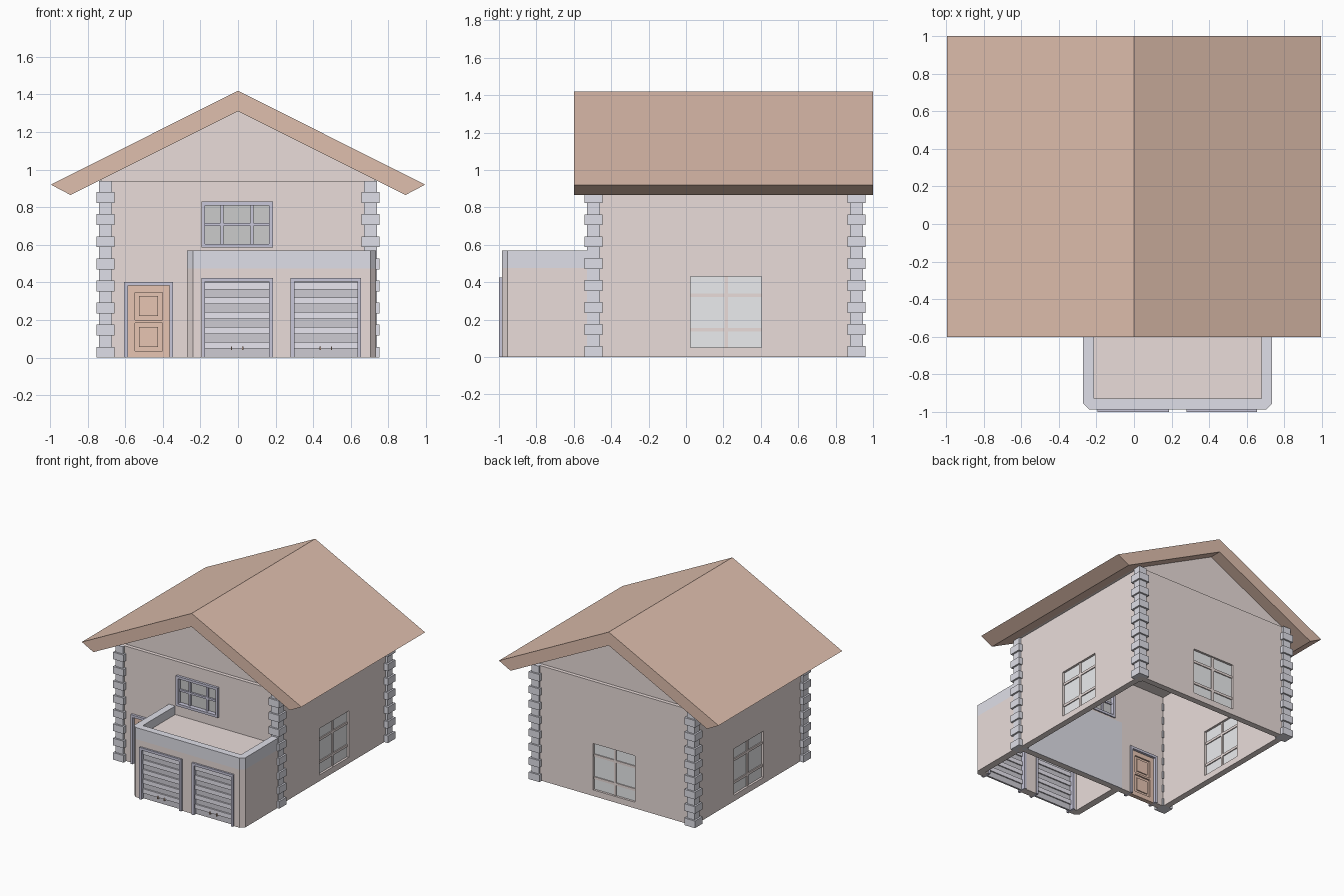
import bpy, bmesh
from math import pi
from mathutils import Matrix, Vector

if "Cube" in bpy.data.objects:
    bpy.data.objects.remove(bpy.data.objects["Cube"])


def material(name, *rgb):
    m = bpy.data.materials.new(name)
    m.diffuse_color = (*rgb, 1)
    m.use_nodes = True
    m.node_tree.nodes["Principled BSDF"].inputs["Base Color"].default_value = m.diffuse_color
    return m


PINK = material("pink_plaster", 0.82, 0.72, 0.70)
STONE = material("blue_stone", 0.74, 0.74, 0.81)
FRAME = material("blue_frame", 0.58, 0.57, 0.70)
ROOF = material("terracotta", 0.74, 0.52, 0.42)
WOOD = material("door_wood", 0.80, 0.56, 0.45)
GLASS = material("pale_glass", 0.83, 0.84, 0.86)
DIMGLASS = material("grey_glass", 0.68, 0.69, 0.69)
SLAT = material("light_slat", 0.81, 0.79, 0.87)
DARK = material("slat_shadow", 0.61, 0.60, 0.65)


def finish(name, bm, mat, M=Matrix()):
    bmesh.ops.recalc_face_normals(bm, faces=bm.faces)
    bm.transform(M)
    me = bpy.data.meshes.new(name)
    bm.to_mesh(me)
    bm.free()
    ob = bpy.data.objects.new(name, me)
    bpy.context.collection.objects.link(ob)
    if mat:
        me.materials.append(mat)
    return ob


def boxes(name, spans, mat, M=Matrix()):
    """One object from boxes given as (x0, x1, y0, y1, z0, z1)."""
    bm = bmesh.new()
    for x0, x1, y0, y1, z0, z1 in spans:
        c = Vector((x0 + x1, y0 + y1, z0 + z1)) / 2
        s = Matrix.Diagonal((x1 - x0, y1 - y0, z1 - z0, 1))
        bmesh.ops.create_cube(bm, size=1, matrix=Matrix.Translation(c) @ s)
    return finish(name, bm, mat, M)


def prism(name, pts, axis, lo, hi, mat):
    """Extrude a flat profile along y (x, z points) or z (x, y points)."""
    bm = bmesh.new()
    at = (lambda a, b: (a, lo, b)) if axis == "y" else (lambda a, b: (a, b, lo))
    f = bm.faces.new([bm.verts.new(at(a, b)) for a, b in pts])
    new = bmesh.ops.extrude_face_region(bm, geom=[f])["geom"]
    step = Vector((0, hi - lo, 0)) if axis == "y" else Vector((0, 0, hi - lo))
    bmesh.ops.translate(bm, vec=step, verts=[v for v in new if isinstance(v, bmesh.types.BMVert)])
    return finish(name, bm, mat)


def cut(ob, spans, M=Matrix()):
    """Subtract boxes from an object one at a time."""
    for s in spans:
        c = boxes("cutter", [s], None, M)
        c.hide_render = True
        mod = ob.modifiers.new("cut", "BOOLEAN")
        mod.operation, mod.solver, mod.object = "DIFFERENCE", "EXACT", c
        bpy.context.view_layer.objects.active = ob
        bpy.ops.object.modifier_apply(modifier=mod.name)
        bpy.data.objects.remove(c)


def border(x0, x1, z0, z1, t, y0, y1, sill=True):
    """Boxes of a rectangular frame, t wide."""
    b = [(x0, x0 + t, y0, y1, z0, z1), (x1 - t, x1, y0, y1, z0, z1),
         (x0 + t, x1 - t, y0, y1, z1 - t, z1)]
    return b + [(x0 + t, x1 - t, y0, y1, z0, z0 + t)] if sill else b


# Main walls: open shell with ledge at the top
X, YF, YB, T, H = 0.72, -0.508, 0.93, 0.05, 0.94
walls = boxes("house_walls", [(-X, X, YF, YB, 0, H)], PINK)
cut(walls, [(-X + T, X - T, YF + T, YB - T, -0.1, 1.1)])

# Gable block and roof
prism("gable", [(-0.715, H), (0.715, H), (0.74, 0.942), (0, 1.312), (-0.74, 0.942)],
      "y", YF + 0.03, YB - 0.03, PINK)
prism("roof", [(-0.995, 0.92), (-0.89, 0.865), (0, 1.31), (0.89, 0.865), (0.995, 0.92), (0, 1.42)],
      "y", -0.6, 1.0, ROOF)

# Corner stones: narrow column with wider blocks
for tag, cx, cy in (("front_left", -0.705, -0.495), ("front_right", 0.705, -0.495),
                    ("back_left", -0.705, 0.912), ("back_right", 0.705, 0.912)):
    def block(r, z0, z1):
        return (cx - r, cx + r, cy - r, cy + r, z0, z1)
    stones = [block(0.034, 0, H)]
    stones += [block(0.048, i * 0.1175, i * 0.1175 + 0.058) for i in range(8)]
    boxes("corner_stones_" + tag, stones, STONE)

# Side and back windows, each built facing -y and turned into place
facades = {"right": Matrix.Translation((X, 0.215, 0)) @ Matrix.Rotation(pi / 2, 4, "Z"),
           "left": Matrix.Translation((-X, 0.215, 0)) @ Matrix.Rotation(-pi / 2, 4, "Z"),
           "back": Matrix.Translation((0, YB, 0)) @ Matrix.Rotation(pi, 4, "Z")}
for side, M in facades.items():
    cut(walls, [(-0.19, 0.19, -0.1, 0.1, 0.05, 0.43)], M)
    boxes(side + "_window_glass", [(-0.19, 0.19, 0.018, 0.032, 0.05, 0.43)], GLASS, M)
    boxes(side + "_window_bars", [(-0.01, 0.01, 0.01, 0.04, 0.05, 0.43)] +
          [(-0.19, 0.19, 0.01, 0.04, z - 0.01, z + 0.01) for z in (0.145, 0.33)], PINK, M)

# Front upper window
cut(walls, [(-0.18, 0.17, -0.7, -0.4, 0.60, 0.815)])
boxes("front_window_frame", border(-0.195, 0.185, 0.585, 0.83, 0.02, YF - 0.02, YF + T + 0.01) +
      [(x - 0.008, x + 0.008, YF, YF + 0.04, 0.605, 0.81) for x in (-0.085, 0.075)] +
      [(-0.175, 0.165, YF, YF + 0.04, 0.7, 0.716)], FRAME)
boxes("front_window_glass", [(-0.178, 0.168, YF + 0.015, YF + 0.03, 0.602, 0.813)], DIMGLASS)

# Front door with two panels
cut(walls, [(-0.59, -0.36, -0.7, -0.4, -0.1, 0.39)])
boxes("door_frame", border(-0.605, -0.345, 0, 0.403, 0.02, YF - 0.02, YF + T + 0.01, False), FRAME)
y0, y1 = YF + 0.005, YF + 0.04
boxes("door_rails", border(-0.585, -0.365, 0, 0.383, 0.037, y0, y1) +
      [(-0.548, -0.402, y0, y1, 0.185, 0.2)], WOOD)
boxes("door_panels", [(-0.549, -0.401, y0 + 0.012, y1 - 0.012, 0.03, 0.35)] +
      [(-0.527, -0.425, y0 + 0.004, y1 - 0.004, z, z + 0.105) for z in (0.058, 0.222)], WOOD)

# Garage: chamfered wall open to the house, stone parapet, flat roof
outer = [(-0.27, -0.5), (-0.27, -0.955), (-0.24, -0.985), (0.705, -0.985), (0.735, -0.955), (0.735, -0.5)]
inner = [(0.677, -0.5), (0.677, -0.927), (-0.213, -0.927), (-0.213, -0.5)]
garage = prism("garage_walls", outer + inner, "z", 0, 0.475, PINK)
prism("garage_parapet", outer + inner, "z", 0.475, 0.57, STONE)
boxes("garage_roof", [(-0.215, 0.679, -0.929, -0.5, 0.46, 0.5)], PINK)
boxes("garage_back_panel", [(-0.265, 0.672, -0.465, -0.455, 0, 0.57)], STONE)

# Garage doors: frame, backing sheet, raised slats, handles
for tag, x0, x1 in (("left", -0.195, 0.185), ("right", 0.28, 0.655)):
    cut(garage, [(x0 + 0.01, x1 - 0.01, -1.1, -0.8, -0.1, 0.415)])
    boxes("garage_frame_" + tag, border(x0, x1, 0, 0.425, 0.02, -1.0, -0.92, False), FRAME)
    a, b = x0 + 0.02, x1 - 0.02
    boxes("garage_sheet_" + tag, [(a, b, -0.97, -0.955, 0, 0.405)], DARK)
    boxes("garage_slats_" + tag, [(a, b, -0.982, -0.945, z, z + 0.036) for z in
                                  [0.048 + i * 0.079 for i in range(5)]], SLAT)
    c = (x0 + x1) / 2
    boxes("garage_handles_" + tag, [(c + d - 0.003, c + d + 0.003, -0.994, -0.965, 0.04, 0.06)
                                    for d in (-0.03, 0.03)], WOOD)
